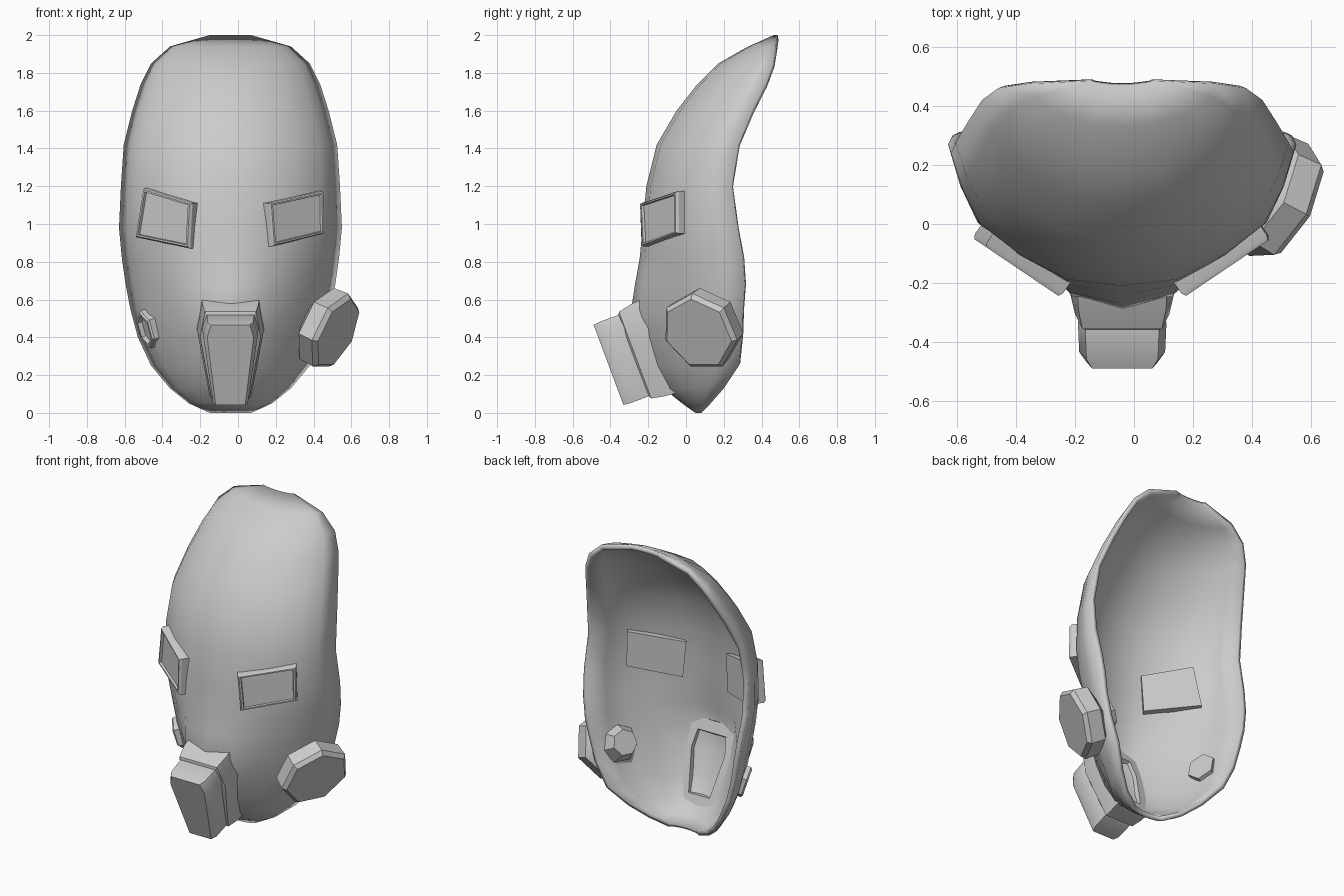
import bpy, bmesh, math
from mathutils import Vector

cube = bpy.data.objects.get("Cube")
if cube:
    bpy.data.objects.remove(cube, do_unlink=True)

grey = bpy.data.materials.new("plain grey")
grey.use_nodes = True
grey.diffuse_color = (0.6, 0.6, 0.6, 1)
grey.node_tree.nodes["Principled BSDF"].inputs["Base Color"].default_value = (0.6, 0.6, 0.6, 1)

MID = -0.04  # centre line of the face


def finish(name, bm, angle):
    mesh = bpy.data.meshes.new(name)
    bm.to_mesh(mesh)
    bm.free()
    mesh.materials.append(grey)
    obj = bpy.data.objects.new(name, mesh)
    bpy.context.collection.objects.link(obj)
    bpy.ops.object.select_all(action='DESELECT')
    obj.select_set(True)
    bpy.context.view_layer.objects.active = obj
    bpy.ops.object.shade_smooth_by_angle(angle=math.radians(angle))
    return obj


def loft(name, outline, centre, normal, levels, angle=30):
    """Sweep an outline along its normal; levels are (depth, u scale, v scale)."""
    n = Vector(normal).normalized()
    u = Vector((0, 0, 1)).cross(n).normalized()
    v = n.cross(u)
    bm = bmesh.new()
    rings = [[bm.verts.new(Vector(centre) + u * (a * su) + v * (b * sv) + n * d)
              for a, b in outline] for d, su, sv in levels]
    count = len(outline)
    for low, high in zip(rings, rings[1:]):
        for i in range(count):
            j = (i + 1) % count
            bm.faces.new((low[i], low[j], high[j], high[i]))
    bm.faces.new(rings[0][::-1])
    bm.faces.new(rings[-1])
    bmesh.ops.recalc_face_normals(bm, faces=bm.faces)
    return finish(name, bm, angle)


def polygon(sides, ru, rv, turn=0.0):
    return [(ru * math.cos(turn + math.tau * i / sides),
             rv * math.sin(turn + math.tau * i / sides)) for i in range(sides)]


# Face shell rows: height, half width, rim y, front y, muzzle bulge
rows = [
    (0.0, 0.11, 0.08, 0.05, 0), (0.05, 0.22, 0.13, -0.02, 0),
    (0.13, 0.32, 0.20, -0.09, 0.03), (0.25, 0.42, 0.28, -0.12, 0.07),
    (0.40, 0.49, 0.295, -0.15, 0.10), (0.55, 0.53, 0.30, -0.18, 0.11),
    (0.68, 0.555, 0.31, -0.21, 0.06), (0.82, 0.575, 0.30, -0.235, 0.01),
    (0.98, 0.59, 0.27, -0.23, 0), (1.20, 0.58, 0.24, -0.21, 0),
    (1.42, 0.565, 0.275, -0.155, 0), (1.60, 0.52, 0.35, -0.05, 0),
    (1.74, 0.475, 0.42, 0.06, 0), (1.85, 0.42, 0.46, 0.17, 0),
    (1.94, 0.32, 0.475, 0.33, 0), (2.0, 0.11, 0.485, 0.465, 0),
]
# Half cross-section: width fraction, depth fraction, bulge weight
half = [(1, 0, 0), (0.93, 0.28, 0), (0.83, 0.53, 0), (0.6, 0.76, 0.08), (0.32, 0.95, 0.8)]
section = [(-f, d, b) for f, d, b in half] + [(0, 1, 1)] + half[::-1]

bm = bmesh.new()
grid = [[bm.verts.new((MID + f * w, rim - d * (rim - front) - b * bulge, z))
         for f, d, b in section] for z, w, rim, front, bulge in rows]
for low, high in zip(grid, grid[1:]):
    for j in range(len(section) - 1):
        bm.faces.new((low[j], low[j + 1], high[j + 1], high[j]))
shell = finish("face_shell", bm, 60)
solid = shell.modifiers.new("thickness", 'SOLIDIFY')
solid.thickness = 0.03
solid.offset = -1

# Eye lenses: raised frames with a sunken pane
eye_levels = [(-0.10, 1, 1), (0.0, 1, 1), (0.015, 0.95, 0.94), (0.015, 0.89, 0.87), (0.0, 0.87, 0.85)]
right_eye = [(-0.13, 0.16), (-0.18, -0.10), (0.165, -0.16), (0.18, 0.08)]
left_eye = [(-0.18, 0.08), (-0.16, -0.15), (0.175, -0.08), (0.17, 0.145)]
for name, side, shape in (("right_eye", -1, right_eye), ("left_eye", 1, left_eye)):
    loft(name, shape, (MID + side * 0.35, -0.135, 1.03), (side * 0.56, -0.83, 0), eye_levels)

# Mouth: collar with a hollow back, and a tapered breather block in front
mouth_centre, mouth_normal = (MID, -0.34, 0.28), (0, -0.94, -0.35)


def tapered(top, wide, bottom, height, wide_at):
    right = [(bottom, -height), (wide, wide_at), (top, height)]
    return right + [(-u, v) for u, v in right[::-1]]


loft("mouth_collar", tapered(0.135, 0.16, 0.10, 0.245, 0.10), mouth_centre, mouth_normal,
     [(-0.13, 0.65, 0.7), (-0.21, 0.75, 0.78), (-0.21, 1.12, 1.08), (-0.15, 1.1, 1.06),
      (-0.075, 1, 1), (-0.065, 0.9, 0.92)])
loft("breather_block", tapered(0.125, 0.15, 0.095, 0.23, 0.16), mouth_centre, mouth_normal,
     [(-0.08, 0.95, 0.97), (-0.065, 1, 1), (0.04, 0.97, 1), (0.075, 0.82, 0.98)])

# Filter canister on the left cheek
loft("filter_canister", polygon(7, 0.22, 0.22, math.pi / 2), (0.475, 0.09, 0.445), (0.8, -0.42, -0.38),
     [(-0.19, 0.36, 0.36), (-0.10, 0.55, 0.55), (-0.05, 0.97, 0.97), (0.04, 1, 1), (0.065, 0.9, 0.9)])

# Empty filter port on the right cheek
loft("filter_port", polygon(6, 0.085, 0.105, math.pi / 2), (-0.475, 0.085, 0.445), (-0.85, -0.42, -0.3),
     [(-0.06, 1, 1), (0.015, 1, 1), (0.025, 0.9, 0.9), (0.025, 0.75, 0.75), (0.0, 0.72, 0.72)])
